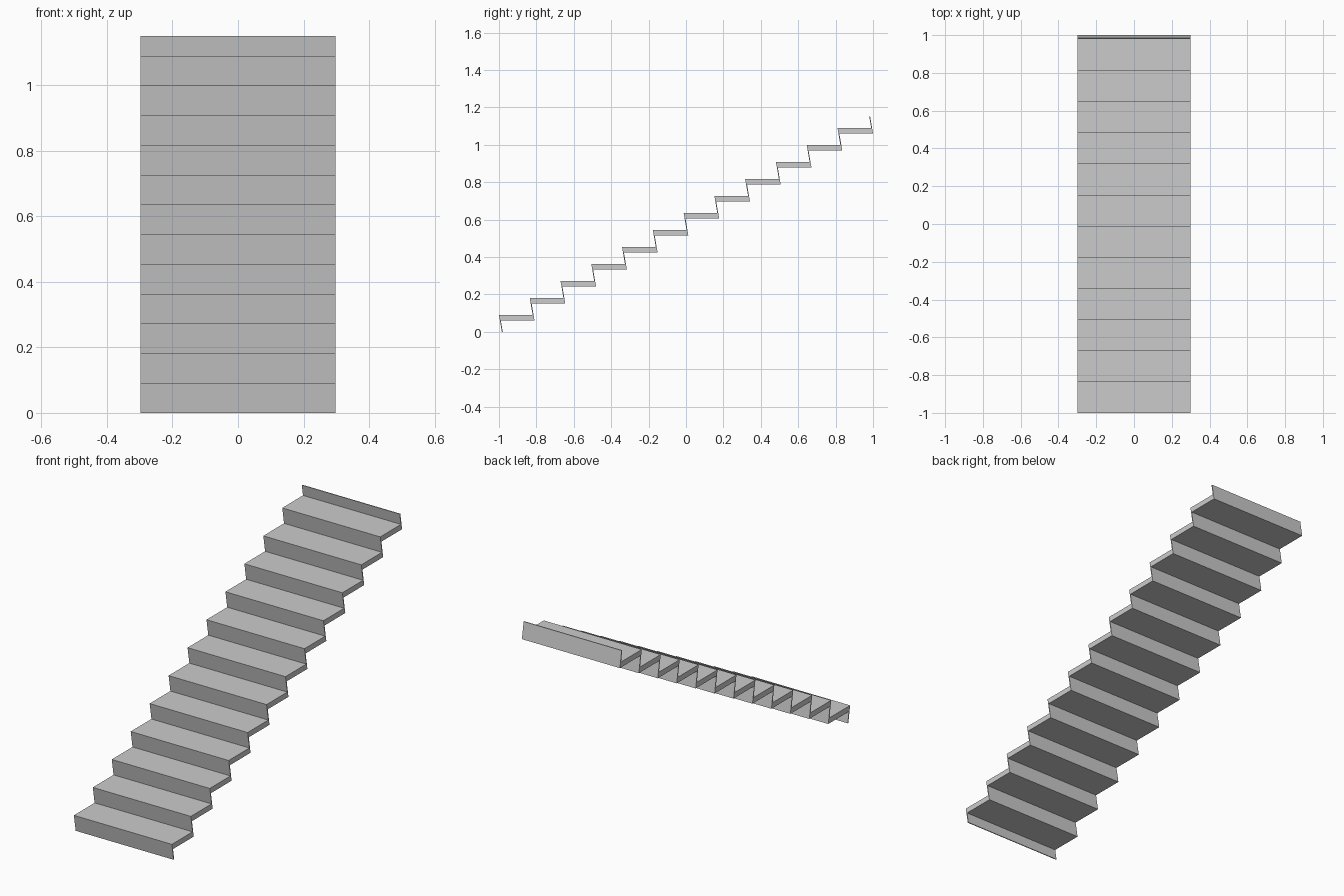
import bpy, bmesh

if "Cube" in bpy.data.objects:
    bpy.data.objects.remove(bpy.data.objects["Cube"])

STEPS = 12
RISE = 0.0908      # height of each step
THICK = 0.03       # tread thickness
WALL = 0.005       # riser thickness
LEAN = 0.169       # forward lean of the risers
HALF_W = 0.298
HEIGHT = STEPS * RISE + RISE - THICK
RUN = (2 - LEAN * (RISE + THICK) - WALL) / STEPS


def riser_y(i, z, back=False):
    """y of riser i at height z, on its front or back face."""
    return -1 + RUN * i + LEAN * (RISE * (i + 1) - z) + (WALL if back else 0)


# Side profile: walk up the front/top side, then back down the underside
profile = [(riser_y(0, 0), 0)]
for i in range(STEPS):
    z = RISE * (i + 1)
    profile += [(riser_y(i, z), z), (riser_y(i + 1, z), z)]
profile += [(riser_y(STEPS, HEIGHT), HEIGHT), (riser_y(STEPS, HEIGHT, True), HEIGHT)]
for i in reversed(range(STEPS)):
    z = RISE * (i + 1) - THICK
    profile += [(riser_y(i + 1, z, True), z), (riser_y(i, z, True), z)]
profile.append((riser_y(0, 0, True), 0))

# Extrude the profile across the width
bm = bmesh.new()
side = bm.faces.new([bm.verts.new((-HALF_W, y, z)) for y, z in profile])
ext = bmesh.ops.extrude_face_region(bm, geom=[side], use_keep_orig=True)
moved = [g for g in ext["geom"] if isinstance(g, bmesh.types.BMVert)]
bmesh.ops.translate(bm, verts=moved, vec=(2 * HALF_W, 0, 0))
bmesh.ops.recalc_face_normals(bm, faces=bm.faces[:])

mesh = bpy.data.meshes.new("stair_flight")
bm.to_mesh(mesh)
bm.free()
bpy.context.collection.objects.link(bpy.data.objects.new("stair_flight", mesh))
